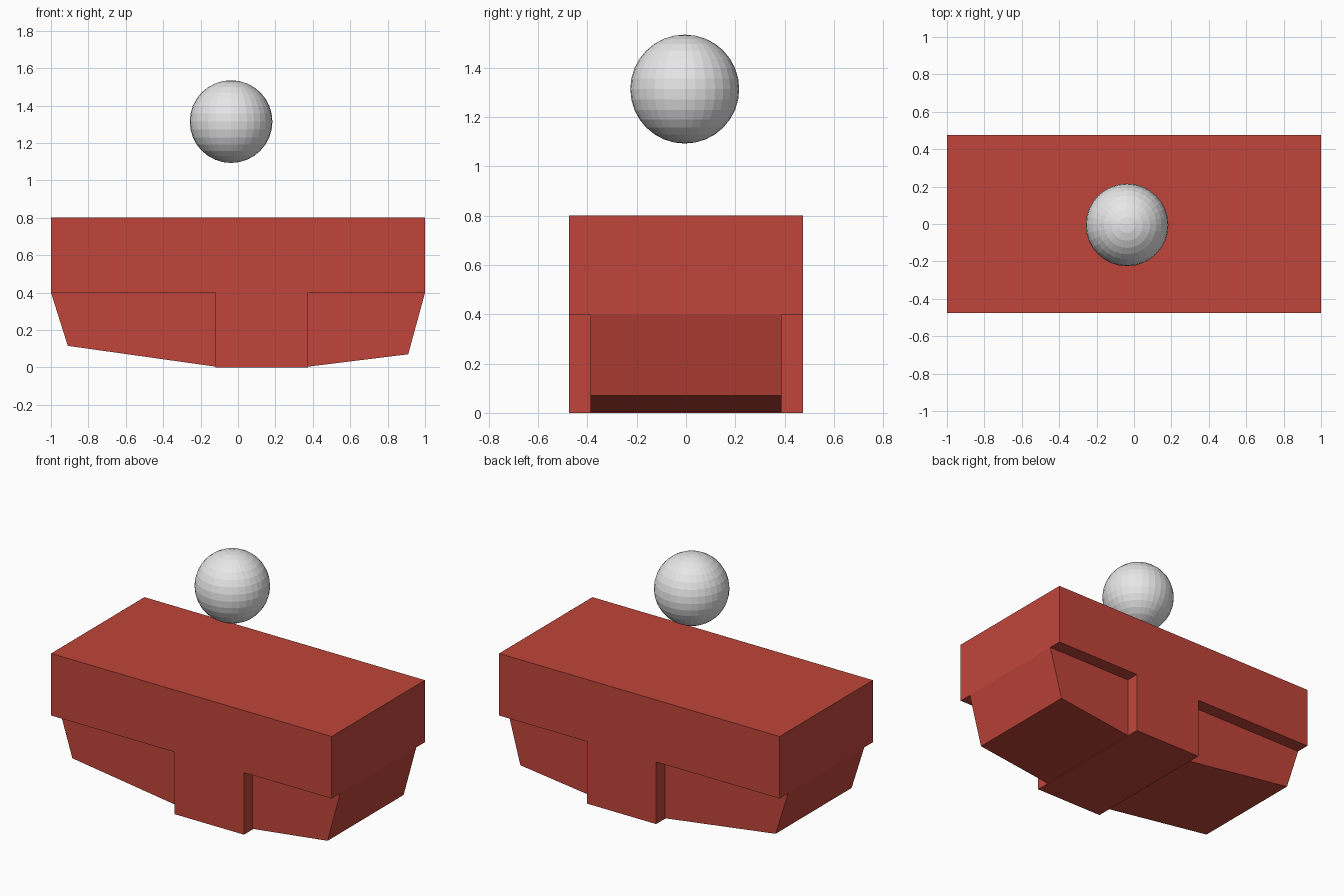
import bpy, bmesh

if "Cube" in bpy.data.objects:
    bpy.data.objects.remove(bpy.data.objects["Cube"])


def material(name, rgb):
    m = bpy.data.materials.new(name)
    m.diffuse_color = (*rgb, 1)
    m.use_nodes = True
    m.node_tree.nodes["Principled BSDF"].inputs["Base Color"].default_value = m.diffuse_color
    return m


red = material("brick_red", (0.53, 0.06, 0.042))
grey = material("light_grey", (0.8, 0.8, 0.8))


def finish(name, bm, mat):
    bmesh.ops.recalc_face_normals(bm, faces=bm.faces)
    mesh = bpy.data.meshes.new(name)
    bm.to_mesh(mesh)
    bm.free()
    mesh.materials.append(mat)
    obj = bpy.data.objects.new(name, mesh)
    bpy.context.collection.objects.link(obj)
    return obj


def extruded_profile(name, points, half_width, mat):
    """Side profile in x/z, extruded evenly across y."""
    bm = bmesh.new()
    face = bm.faces.new([bm.verts.new((x, -half_width, z)) for x, z in points])
    ext = bmesh.ops.extrude_face_region(bm, geom=[face])
    verts = [v for v in ext["geom"] if isinstance(v, bmesh.types.BMVert)]
    bmesh.ops.translate(bm, verts=verts, vec=(0, 2 * half_width, 0))
    return finish(name, bm, mat)


LEFT, RIGHT, MID = -0.12, 0.375, 0.40

# Wide upper body with the full-width block below it
extruded_profile("body", [(-1, MID), (LEFT, MID), (LEFT, 0), (RIGHT, 0),
                          (RIGHT, MID), (1, MID), (1, 0.8), (-1, 0.8)], 0.475, red)

# Narrower tapered undersides at either end
extruded_profile("left_underside", [(-1, MID), (-0.91, 0.115),
                                    (LEFT, 0.004), (LEFT, MID)], 0.387, red)
extruded_profile("right_underside", [(1, MID), (0.91, 0.07),
                                     (RIGHT, 0.004), (RIGHT, MID)], 0.387, red)

# Floating faceted ball
bm = bmesh.new()
bmesh.ops.create_uvsphere(bm, u_segments=32, v_segments=16, radius=0.221)
ball = finish("ball", bm, grey)
ball.location = (-0.037, -0.005, 1.314)
